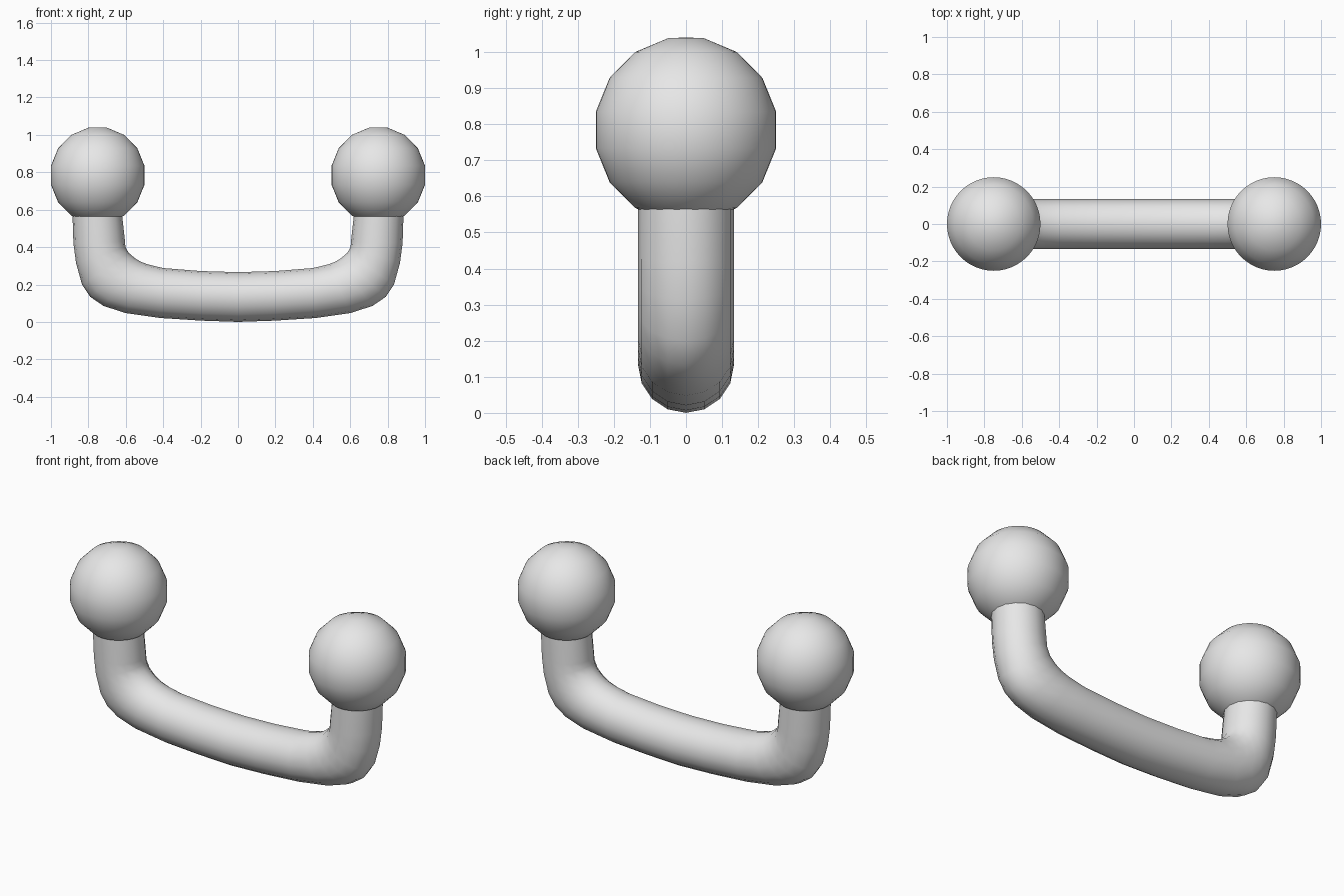
import bpy, bmesh, math
from mathutils import Vector

cube = bpy.data.objects.get("Cube")
if cube:
    bpy.data.objects.remove(cube, do_unlink=True)

grey = bpy.data.materials.new("plain grey")
grey.use_nodes = True
colour = (0.8, 0.8, 0.8, 1)
grey.diffuse_color = colour
for node in grey.node_tree.nodes:
    if node.type == 'BSDF_PRINCIPLED':
        node.inputs["Base Color"].default_value = colour


def loft(name, rings, caps=False):
    """Skin closed rings of points into one smooth surface."""
    bm = bmesh.new()
    loops = [[bm.verts.new(p) for p in ring] for ring in rings]
    for a, b in zip(loops, loops[1:]):
        n = len(a)
        for i in range(n):
            j = (i + 1) % n
            bm.faces.new((a[i], a[j], b[j], b[i]))
    if caps:
        for loop in (loops[0], loops[-1]):
            centre = sum((v.co for v in loop), Vector()) / len(loop)
            rise = 0.002 if loop is loops[-1] else -0.002
            tip = bm.verts.new(centre + Vector((0, 0, rise)))
            for i, v in enumerate(loop):
                bm.faces.new((v, loop[(i + 1) % len(loop)], tip))
    bmesh.ops.recalc_face_normals(bm, faces=bm.faces)
    mesh = bpy.data.meshes.new(name)
    bm.to_mesh(mesh)
    bm.free()
    mesh.shade_smooth()
    mesh.materials.append(grey)
    obj = bpy.data.objects.new(name, mesh)
    bpy.context.collection.objects.link(obj)
    return obj


# Bent bar: (outer x, outer z, inner x, inner z) from the leg top to the middle
half = [(.885, .575, .62, .575), (.88, .42, .604, .43), (.866, .315, .602, .4),
        (.834, .2, .585, .37), (.79, .134, .55, .34), (.72, .086, .52, .322),
        (.604, .048, .48, .307), (.417, .021, .4, .288), (.2, .007, .2, .272),
        (0, 0, 0, .266)]
sections = half + [(-a, b, -c, d) for a, b, c, d in reversed(half[:-1])]
SIDES = 16
bar_rings = []
for ox, oz, ix, iz in sections:
    outer, inner = Vector((ox, 0, oz)), Vector((ix, 0, iz))
    mid, reach = (outer + inner) / 2, (outer - inner) / 2
    angles = [math.tau * k / SIDES for k in range(SIDES)]
    bar_rings.append([mid + reach * math.cos(t) + Vector((0, .133 * math.sin(t), 0))
                      for t in angles])
loft("bent_bar", bar_rings)

# Ball ends: eight coarse bands, finely divided around
for side, x in (("left", .75), ("right", -.75)):
    ball_rings = []
    for k in range(8):
        lat = math.radians(-78.75 + 22.5 * k)
        r, z = .2549 * math.cos(lat), .784 + .2595 * math.sin(lat)
        ball_rings.append([Vector((x + r * math.cos(math.tau * i / 48),
                                   r * math.sin(math.tau * i / 48), z)) for i in range(48)])
    loft(side + "_ball", ball_rings, caps=True)
